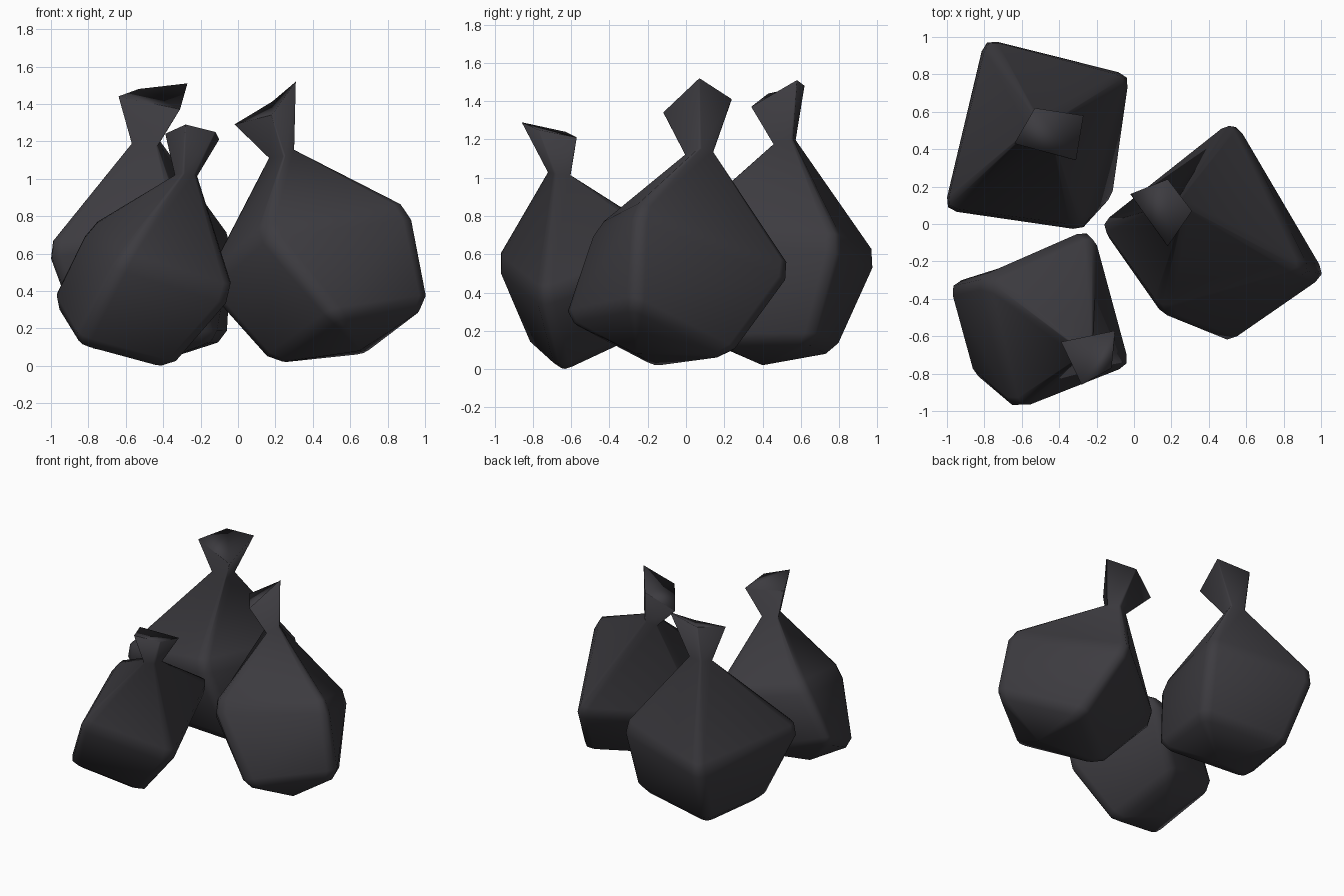
import bpy, bmesh
from mathutils import Vector

if "Cube" in bpy.data.objects:
    bpy.data.objects.remove(bpy.data.objects["Cube"])

plastic = bpy.data.materials.new("dark_plastic")
plastic.diffuse_color = (0.046, 0.044, 0.051, 1)
plastic.use_nodes = True
plastic.node_tree.nodes["Principled BSDF"].inputs["Base Color"].default_value = plastic.diffuse_color


def toward(points, targets, d):
    """Move each point a distance d toward its target."""
    return [p + (t - p).normalized() * d for p, t in zip(points, targets)]


def rounded(quad, cut):
    """Ring of 12 points: a quad with three points around each corner."""
    ring = []
    for i, p in enumerate(quad):
        a = p + (quad[i - 1] - p).normalized() * cut
        b = p + (quad[(i + 1) % 4] - p).normalized() * cut
        ring += [a, (a + b) * 0.25 + p * 0.5, b]
    return ring


def bag(name, sag, bottom, shoulder, neck, flare):
    """Tilted soft box with a sagging base, a narrow neck and a flared tied end."""
    bottom, shoulder, flare = ([Vector(p) for p in r] for r in (bottom, shoulder, flare))
    sag, neck = Vector(sag), Vector(neck)
    # push box corners out a little, since the rounding trims them
    mid = sum(bottom + shoulder, Vector()) / 8
    bottom, shoulder = ([mid + (p - mid) * 1.09 for p in r] for r in (bottom, shoulder))
    # neck ring is a shrunken, flatter copy of the flare
    top_mid = sum(flare, Vector()) / 4
    neck_ring = []
    for p in flare:
        d = p - top_mid
        neck_ring.append(neck + Vector((d.x * 0.43, d.y * 0.43, d.z * 0.2)))

    levels = [
        rounded(toward(bottom, [sag] * 4, 0.06), 0.05),
        rounded(toward(bottom, shoulder, 0.05), 0.07),
        rounded(toward(shoulder, bottom, 0.06), 0.07),
        rounded(toward(shoulder, neck_ring, 0.06), 0.06),
        rounded(neck_ring, 0.012),
        rounded(flare, 0.004),
    ]
    bm = bmesh.new()
    rings = [[bm.verts.new(p) for p in r] for r in levels]
    base = bm.verts.new(sag)
    n = len(rings[0])
    for i in range(n):
        bm.faces.new((base, rings[0][(i + 1) % n], rings[0][i]))
    for a, b in zip(rings, rings[1:]):
        for i in range(n):
            j = (i + 1) % n
            bm.faces.new((a[i], a[j], b[j], b[i]))
    bm.faces.new(rings[-1])
    bmesh.ops.recalc_face_normals(bm, faces=bm.faces)
    for f in bm.faces:
        f.smooth = True
    mesh = bpy.data.meshes.new(name)
    bm.to_mesh(mesh)
    bm.free()
    mesh.materials.append(plastic)
    ob = bpy.data.objects.new(name, mesh)
    bpy.context.collection.objects.link(ob)
    return ob


# large bag on the right
bag("right_bag", (0.65, -0.26, 0.08),
    [(0.99, -0.26, 0.34), (0.66, 0.22, 0.09), (0.19, -0.15, 0.04), (0.52, -0.61, 0.28)],
    [(0.90, -0.25, 0.81), (0.53, 0.52, 0.50), (-0.15, -0.02, 0.42), (0.16, -0.46, 0.70)],
    (0.24, 0.08, 1.13),
    [(0.31, 0.07, 1.52), (0.18, 0.24, 1.41), (-0.02, 0.16, 1.29), (0.18, -0.12, 1.34)])

# large bag at the back left
bag("back_bag", (-0.43, 0.40, 0.02),
    [(-0.09, 0.66, 0.16), (-0.71, 0.76, 0.11), (-0.81, 0.25, 0.13), (-0.14, 0.15, 0.16)],
    [(-0.05, 0.78, 0.64), (-0.78, 0.97, 0.56), (-0.99, 0.09, 0.61), (-0.29, -0.01, 0.71)],
    (-0.485, 0.52, 1.19),
    [(-0.27, 0.58, 1.51), (-0.53, 0.62, 1.48), (-0.64, 0.43, 1.44), (-0.31, 0.34, 1.37)])

# small bag at the front left
bag("front_bag", (-0.70, -0.50, 0.08),
    [(-0.97, -0.34, 0.36), (-0.84, -0.79, 0.14), (-0.36, -0.65, 0.01), (-0.50, -0.20, 0.22)],
    [(-0.79, -0.30, 0.72), (-0.63, -0.97, 0.55), (-0.05, -0.74, 0.37), (-0.24, -0.05, 0.62)],
    (-0.27, -0.66, 1.02),
    [(-0.39, -0.63, 1.24), (-0.28, -0.86, 1.29), (-0.12, -0.77, 1.25), (-0.10, -0.57, 1.21)])
